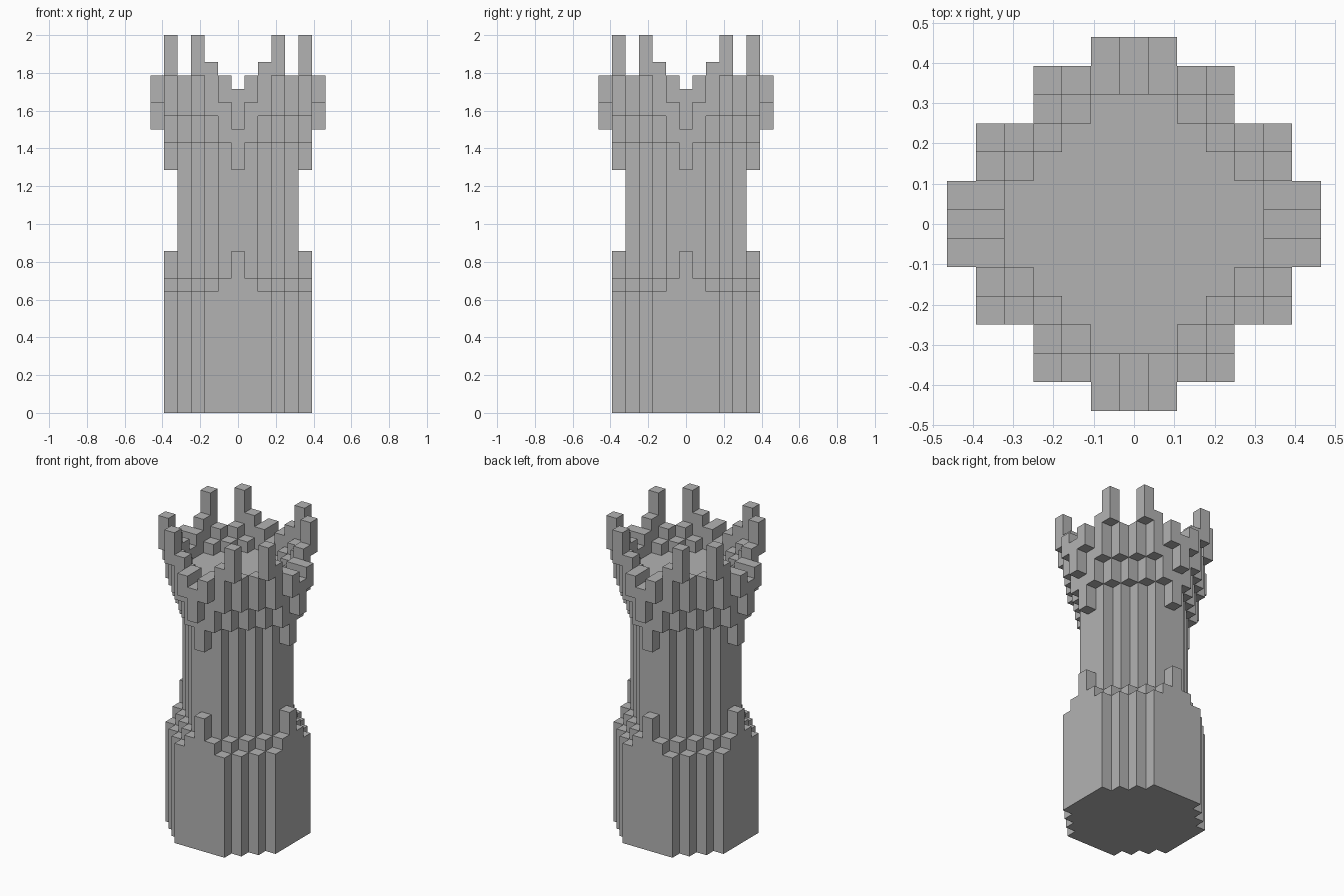
import bpy, bmesh
from mathutils import Vector

if "Cube" in bpy.data.objects:
    bpy.data.objects.remove(bpy.data.objects["Cube"], do_unlink=True)

U = 2 / 28          # edge of one block
REACH = range(-6, 7)

stone = bpy.data.materials.new("grey_stone")
stone.use_nodes = True
stone.diffuse_color = (0.45, 0.45, 0.45, 1)
stone.node_tree.nodes["Principled BSDF"].inputs["Base Color"].default_value = stone.diffuse_color


def build(name, rule):
    """Stack blocks where rule(near, far) gives a (bottom, top) span; keep the outer skin."""
    blocks = set()
    for x in REACH:
        for y in REACH:
            near, far = sorted((abs(x), abs(y)))
            span = rule(near, far)
            if span:
                blocks.update((x, y, z) for z in range(*span))
    bm = bmesh.new()
    for block in blocks:
        centre = Vector(block) + Vector((0, 0, 0.5))
        for axis in range(3):
            for sign in (-1, 1):
                n = Vector((0, 0, 0))
                n[axis] = sign
                if tuple(int(c) for c in Vector(block) + n) in blocks:
                    continue
                u = Vector((0, 0, 0))
                u[(axis + 1) % 3] = 0.5
                v = n.cross(u)
                corners = (-u - v, u - v, u + v, v - u)
                bm.faces.new([bm.verts.new((centre + n / 2 + c) * U) for c in corners])
    bmesh.ops.remove_doubles(bm, verts=bm.verts[:], dist=U / 100)
    bmesh.ops.dissolve_limit(bm, angle_limit=0.01, verts=bm.verts[:], edges=bm.edges[:])
    mesh = bpy.data.meshes.new(name)
    bm.to_mesh(mesh)
    bm.free()
    mesh.materials.append(stone)
    obj = bpy.data.objects.new(name, mesh)
    bpy.context.collection.objects.link(obj)
    return obj


# Wide octagonal foot with a stepped rim and a raised block on each side
def foot(near, far):
    ring = near + far
    if far > 5 or ring > 7:
        return None
    if (near, far) == (0, 5):
        return 0, 12
    return 0, (10 if ring == 6 else 9)


# Slim shaft, whose top is the floor of the battlements
def shaft(near, far):
    return (9, 23) if far <= 4 and near + far <= 5 else None


# Flared crown: each ring starts and ends higher than the one inside it
def crown(near, far):
    ring = near + far
    if far == 6:
        return {0: (21, 24), 1: (23, 25)}.get(near)
    if (near, far) == (0, 5):
        return 18, 24
    if ring == 6:
        return 20, (25 if far == 5 else 24)
    if ring == 7:
        return 22, (26 if far == 5 else 25)
    return None


# Eight tall merlons
def merlons(near, far):
    return (25, 28) if (near, far) == (3, 5) else None


build("tower_foot", foot)
build("tower_shaft", shaft)
build("tower_crown", crown)
build("tower_merlons", merlons)
